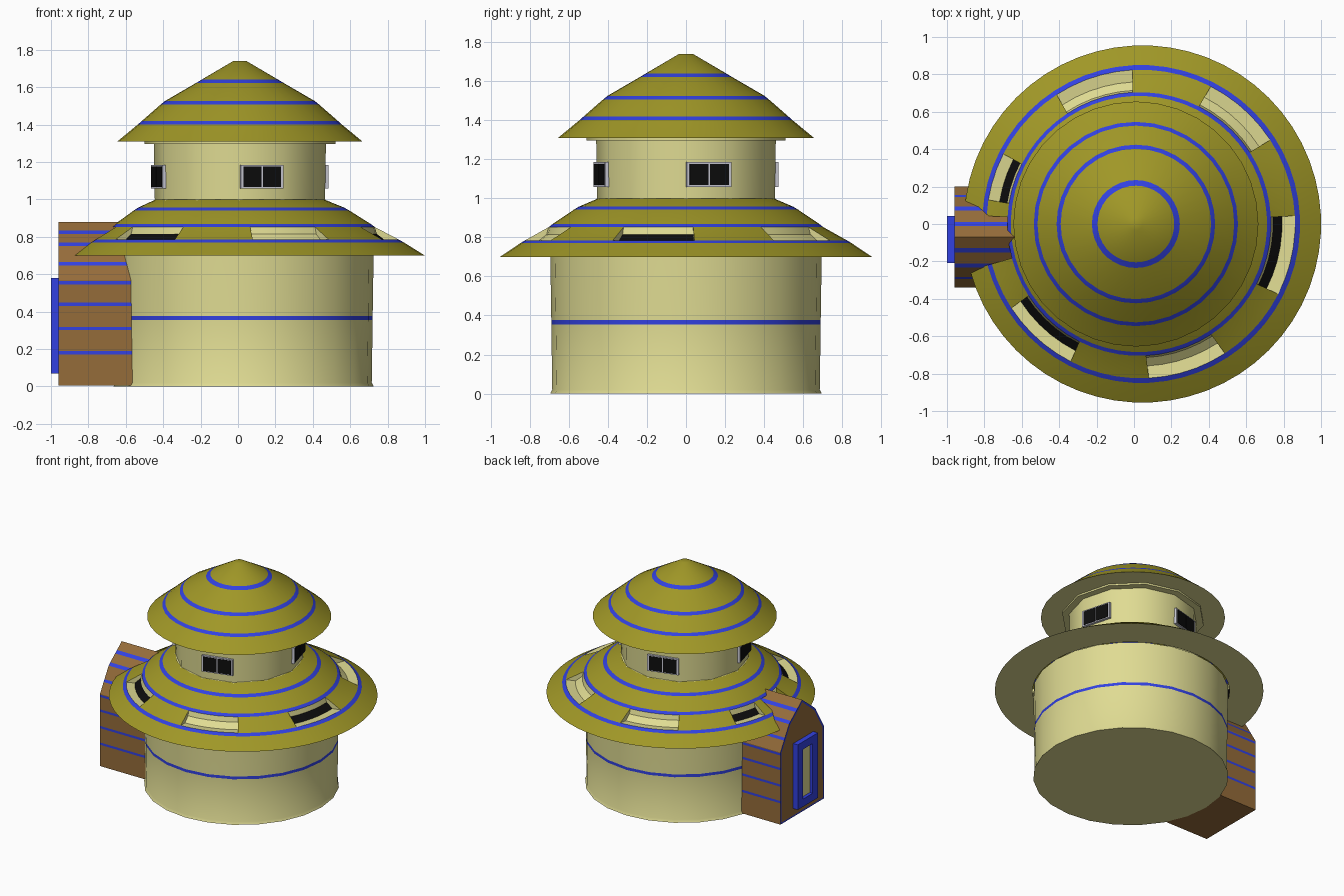
import bpy, bmesh, math
from mathutils import Matrix

if "Cube" in bpy.data.objects:
    bpy.data.objects.remove(bpy.data.objects["Cube"])


def mat(name, rgb):
    m = bpy.data.materials.new(name)
    m.diffuse_color = (*rgb, 1)
    m.use_nodes = True
    m.node_tree.nodes["Principled BSDF"].inputs["Base Color"].default_value = m.diffuse_color
    return m


MATS = [mat("cream_plaster", (0.74, 0.71, 0.29)), mat("olive_roof", (0.35, 0.31, 0.02)),
        mat("blue_trim", (0.032, 0.053, 0.75)), mat("brown_wood", (0.30, 0.15, 0.042)),
        mat("black_glass", (0.004, 0.004, 0.004)), mat("pale_frame", (0.6, 0.6, 0.68))]
CREAM, OLIVE, BLUE, BROWN, BLACK, PALE = range(6)


def finish(name, bm, smooth=None):
    bmesh.ops.remove_doubles(bm, verts=bm.verts, dist=1e-5)
    bmesh.ops.recalc_face_normals(bm, faces=bm.faces)
    me = bpy.data.meshes.new(name)
    bm.to_mesh(me)
    bm.free()
    for m in MATS:
        me.materials.append(m)
    ob = bpy.data.objects.new(name, me)
    bpy.context.collection.objects.link(ob)
    if smooth:
        bpy.ops.object.select_all(action='DESELECT')
        ob.select_set(True)
        bpy.context.view_layer.objects.active = ob
        bpy.ops.object.shade_smooth_by_angle(angle=math.radians(smooth))
    return ob


def face(bm, pts, m):
    f = bm.faces.new([bm.verts.new(p) for p in pts])
    f.material_index = m


def point(r, z, deg, cx):
    a = math.radians(deg)
    return (cx(r) + r * math.cos(a), r * math.sin(a), z)


def strip(bm, prof, a0, a1, cx):
    """One column of a revolved profile; each point holds the colour of the band after it."""
    for (r0, z0, m), (r1, z1, _) in zip(prof, prof[1:]):
        pts = [point(r0, z0, a0, cx), point(r0, z0, a1, cx),
               point(r1, z1, a1, cx), point(r1, z1, a0, cx)]
        if r0 == 0:
            pts = pts[1:]
        elif r1 == 0:
            pts = pts[:3]
        face(bm, pts, m)


def lathe(name, prof, n, x, smooth=35):
    bm = bmesh.new()
    for j in range(n):
        strip(bm, prof, 360 * j / n, 360 * (j + 1) / n, lambda r: x)
    return finish(name, bm, smooth)


def box(name, size, m, matrix):
    bm = bmesh.new()
    bmesh.ops.create_cube(bm, size=1, matrix=matrix @ Matrix.Diagonal((*size, 1)))
    for f in bm.faces:
        f.material_index = m
    return finish(name, bm)


# Lower drum with its painted band
lathe("lower_wall", [(0, 0, CREAM), (0.695, 0, CREAM), (0.685, 0.02, CREAM), (0.69, 0.355, BLUE),
                     (0.69, 0.377, CREAM), (0.695, 0.702, CREAM)], 24, 0.03)

# Upper drum, twelve sided, with flared foot and top lip
lathe("upper_wall", [(0.49, 0.97, CREAM), (0.455, 1.0, CREAM), (0.46, 1.295, CREAM),
                     (0.51, 1.297, CREAM), (0.51, 1.312, CREAM)], 12, 0.01)

# Upper roof with three stripes
lathe("upper_roof", [(0.45, 1.31, CREAM), (0.655, 1.31, OLIVE), (0.546, 1.4, BLUE), (0.526, 1.418, OLIVE),
                     (0.424, 1.507, BLUE), (0.402, 1.525, OLIVE), (0.235, 1.622, BLUE),
                     (0.205, 1.64, OLIVE), (0.035, 1.74, OLIVE), (0, 1.74, OLIVE)], 36, 0.01)

# Lower roof: stripes, roof window pockets, and a notch where the porch enters
roof = [(0.70, 0.70, CREAM), (0.955, 0.70, OLIVE), (0.85, 0.77, BLUE), (0.825, 0.785, OLIVE),
        (0.705, 0.852, BLUE), (0.685, 0.868, OLIVE), (0.575, 0.942, BLUE), (0.55, 0.957, OLIVE),
        (0.45, 1.0, OLIVE)]
cx = lambda r: 0.01 + 0.07 * (r - 0.45)


def kind(a):
    a %= 360
    if 177 <= a < 195:
        return "notch"
    if (a + 27) % 60 < 30 and not 171 <= a < 195:
        return "pocket"
    return "plain"


bm = bmesh.new()
for j in range(60):
    a0, a1 = 3 + 6 * j, 9 + 6 * j
    k = kind(a0)
    glass = BLACK if a0 % 360 > 325 or a0 % 360 < 4 or 150 < a0 < 245 else CREAM
    pocket = [(0.825, 0.785, CREAM), (0.76, 0.778, glass), (0.715, 0.815, CREAM), (0.705, 0.852, CREAM)]
    if k == "plain":
        strip(bm, roof, a0, a1, cx)
    elif k == "pocket":
        strip(bm, roof[:4], a0, a1, cx)
        strip(bm, pocket, a0, a1, cx)
        strip(bm, roof[4:], a0, a1, cx)
    else:
        strip(bm, roof[4:], a0, a1, cx)
    # side walls of pockets and notch
    for a, other in ((a0, a0 - 6), (a1, a1)):
        if kind(other) != k:
            if k == "pocket":
                face(bm, [point(r, z, a, cx) for r, z, _ in pocket], CREAM)
            elif k == "notch":
                face(bm, [point(r, z, a, cx) for r, z, _ in roof[:5]], OLIVE)
finish("lower_roof", bm, 25)

# Four double windows on the upper drum
for i in range(4):
    base = Matrix.Translation((0.01, 0, 1.122)) @ Matrix.Rotation(math.radians(15 + 90 * i), 4, 'Z')
    box(f"window_frame_{i}", (0.03, 0.236, 0.126), PALE, base @ Matrix.Translation((0.445, 0, 0)))
    for s in (-1, 1):
        box(f"window_pane_{i}_{s}", (0.008, 0.1, 0.11), BLACK,
            base @ Matrix.Translation((0.459, s * 0.054, 0)))

# Porch: gabled prism with blue board lines
PY, X0, X1 = -0.07, -0.96, -0.56
outline = [(0.27, 0.004), (0.27, 0.57), (0.16, 0.755), (0.0, 0.88)]
lines = (0.18, 0.31, 0.44, 0.555, 0.655, 0.76, 0.825)


def half_width(z):
    for (w0, z0), (w1, z1) in zip(outline, outline[1:]):
        if z <= z1:
            return w0 + (w1 - w0) * (z - z0) / (z1 - z0)
    return 0.0


levels = sorted([z for _, z in outline if z != 0.755] + [c + d for c in lines for d in (-0.009, 0.009)])
bm = bmesh.new()
for z0, z1 in zip(levels, levels[1:]):
    blue = any(abs((z0 + z1) / 2 - c) < 0.009 for c in lines)
    for s in (-1, 1):
        y0, y1 = PY + s * half_width(z0), PY + s * half_width(z1)
        face(bm, [(X0, y0, z0), (X1, y0, z0), (X1, y1, z1), (X0, y1, z1)], BLUE if blue else BROWN)
ring = [(PY + half_width(z), z) for z in levels] + [(PY - half_width(z), z) for z in levels[-2::-1]]
for x in (X0, X1):
    face(bm, [(x, y, z) for y, z in ring], BROWN)
w = outline[0][0]
face(bm, [(X0, PY - w, 0.004), (X0, PY + w, 0.004), (X1, PY + w, 0.004), (X1, PY - w, 0.004)], BROWN)
bmesh.ops.remove_doubles(bm, verts=bm.verts, dist=1e-5)
bmesh.ops.recalc_face_normals(bm, faces=bm.faces)
front = [f for f in bm.faces if f.normal.x < -0.9]
for f in bmesh.ops.inset_individual(bm, faces=front, thickness=0.016)["faces"]:
    f.material_index = BLUE
finish("porch", bm)

# Door: thick blue frame around a recessed panel
DY, D0, D1 = -0.083, 0.07, 0.58
mid = (D0 + D1) / 2
for s in (-1, 1):
    box(f"door_post_{s}", (0.045, 0.065, D1 - D0), BLUE, Matrix.Translation((-0.9775, DY + s * 0.092, mid)))
for n, z in (("sill", D0 + 0.03), ("head", D1 - 0.03)):
    box("door_" + n, (0.045, 0.119, 0.06), BLUE, Matrix.Translation((-0.9775, DY, z)))
box("door_panel", (0.02, 0.119, 0.39), CREAM, Matrix.Translation((-0.965, DY, mid)))
